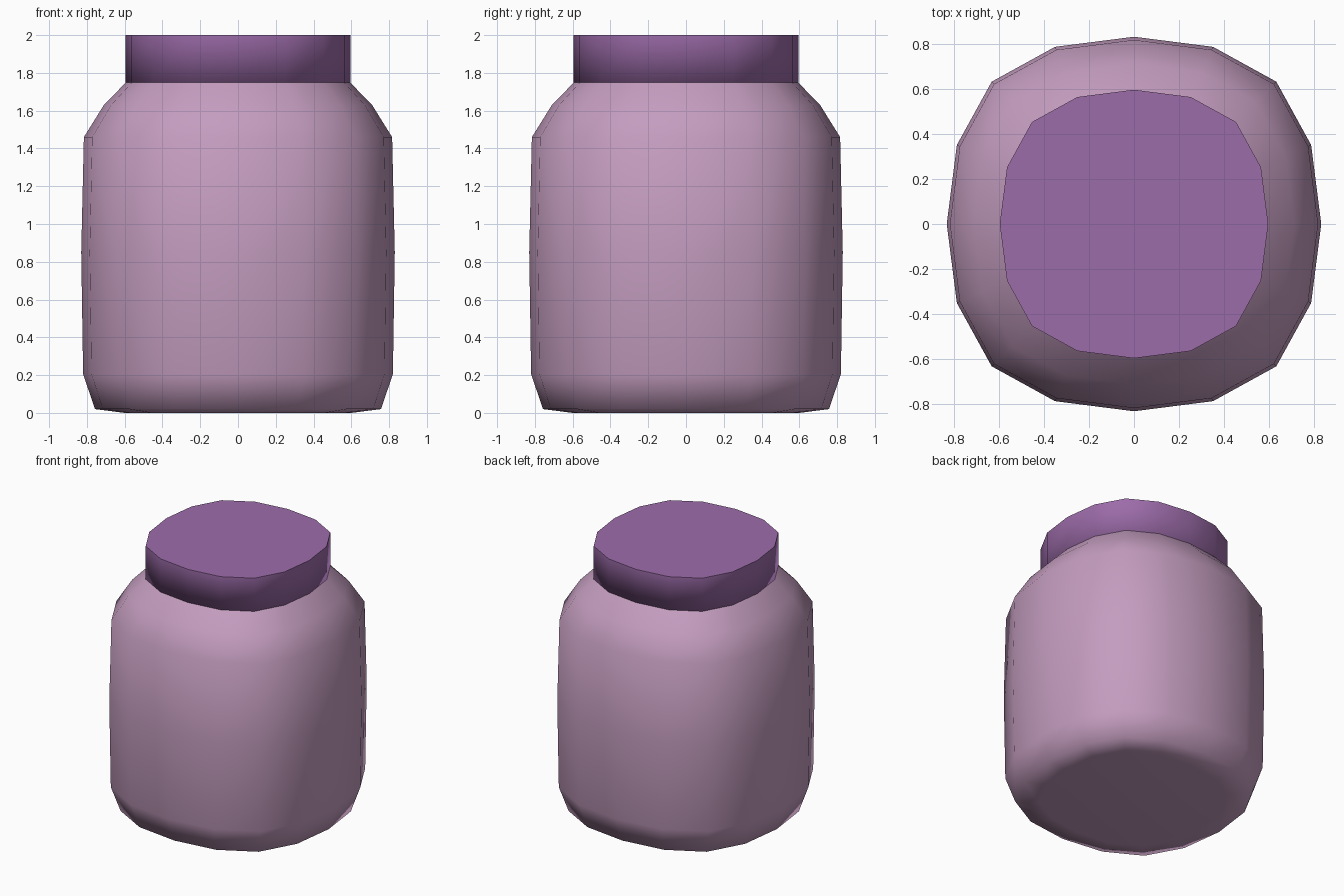
import bpy, bmesh, math

if "Cube" in bpy.data.objects:
    bpy.data.objects.remove(bpy.data.objects["Cube"])


def material(name, rgb):
    m = bpy.data.materials.new(name)
    m.diffuse_color = (*rgb, 1)
    m.use_nodes = True
    m.node_tree.nodes["Principled BSDF"].inputs["Base Color"].default_value = m.diffuse_color
    return m


# One quarter of the rounded-square cross-section, scaled to 1 on the axis
QUARTER = [(1, 0), (0.946, 0.422), (0.76, 0.76), (0.422, 0.946)]


def ring_points():
    pts = []
    for k in range(4):
        c, s = round(math.cos(k * math.pi / 2)), round(math.sin(k * math.pi / 2))
        pts += [(x * c - y * s, x * s + y * c) for x, y in QUARTER]
    return pts


def lofted(name, profile, mat, sharp_top=False):
    """Stack cross-sections given as (radius, height) and cap both ends."""
    bm = bmesh.new()
    rings = [[bm.verts.new((x * r, y * r, z)) for x, y in ring_points()]
             for r, z in profile]
    n = len(rings[0])
    for a, b in zip(rings, rings[1:]):
        for i in range(n):
            j = (i + 1) % n
            bm.faces.new((a[i], a[j], b[j], b[i]))
    bm.faces.new(rings[0][::-1])
    top = bm.faces.new(rings[-1])
    for f in bm.faces:
        f.smooth = True
    if sharp_top:
        for e in top.edges:
            e.smooth = False
    bmesh.ops.recalc_face_normals(bm, faces=bm.faces)
    me = bpy.data.meshes.new(name)
    bm.to_mesh(me)
    bm.free()
    me.materials.append(mat)
    ob = bpy.data.objects.new(name, me)
    bpy.context.collection.objects.link(ob)
    return ob


pink = material("dusty pink", (0.55, 0.335, 0.52))
purple = material("purple", (0.335, 0.15, 0.40))

# Jar body: flat base, rounded foot, bulging wall, sloped shoulder
lofted("jar_body", [(0.60, 0.0), (0.757, 0.02), (0.82, 0.205), (0.83, 0.85),
                    (0.816, 1.46), (0.71, 1.63), (0.593, 1.75)], pink, True)

# Lid: straight wall with a crisp top edge
lofted("jar_lid", [(0.595, 1.75), (0.595, 2.0)], purple, True)
